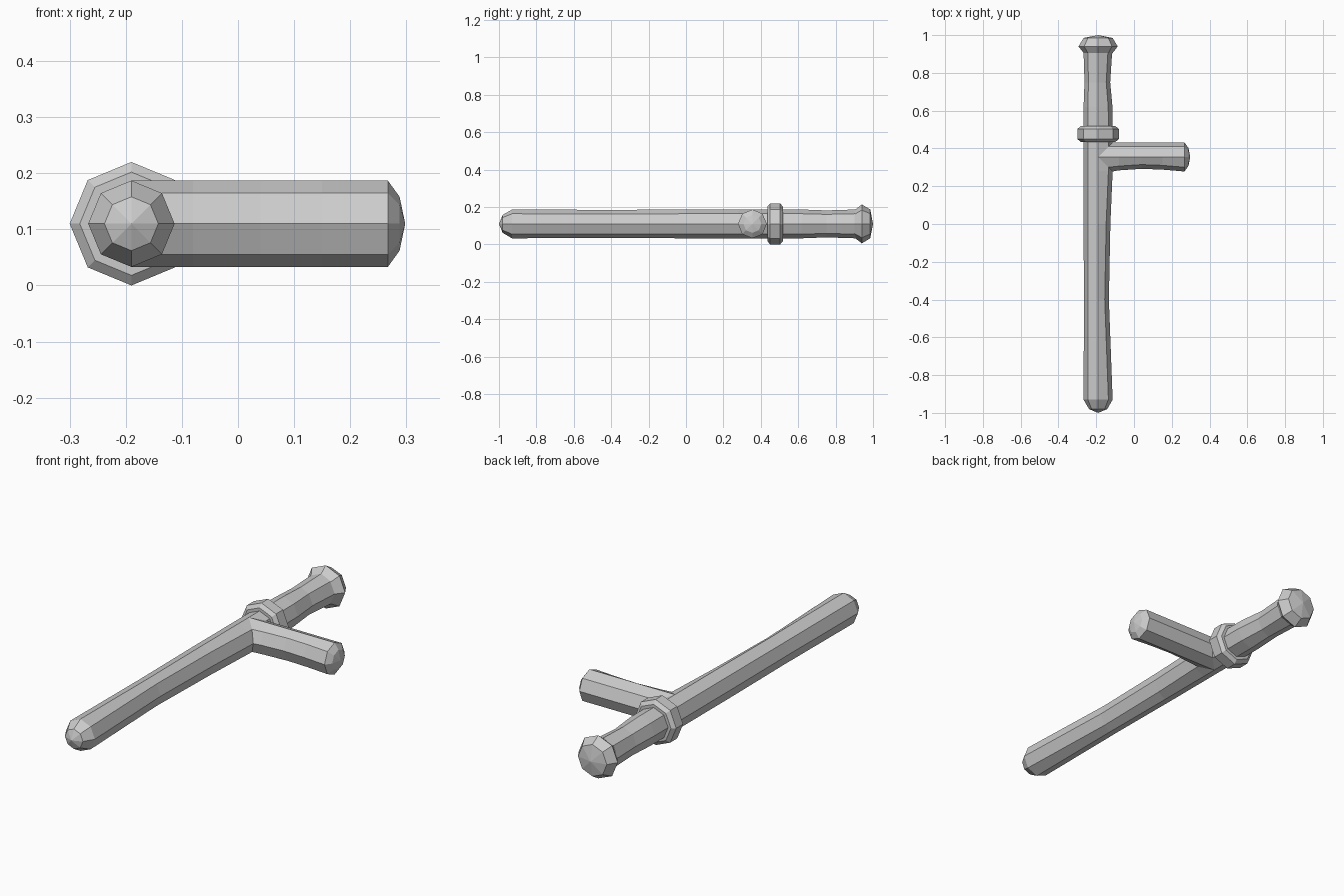
import bpy, bmesh, math

if "Cube" in bpy.data.objects:
    bpy.data.objects.remove(bpy.data.objects["Cube"])

CX, CY, CZ = -0.19, 0.355, 0.11   # shaft x, side handle y, shared height
SIDES = 8


def octagon_tube(name, rings, place, dent_side=1, mitre=False):
    """rings: (position along axis, radius, dent depth on one side); radius 0 makes a tip."""
    bm = bmesh.new()
    prev = None
    for i, (t, r, dent) in enumerate(rings):
        if r == 0:
            cur = [bm.verts.new(place(t, 0, 0))]
        else:
            cur = []
            for k in range(SIDES):
                a = k * 2 * math.pi / SIDES
                u, v = r * math.cos(a), r * math.sin(a)
                if u * dent_side > 0.2 * r:
                    u -= dent_side * dent
                off = abs(u) if mitre and i == 0 else 0
                cur.append(bm.verts.new(place(t + off, u, v)))
        if prev:
            for k in range(SIDES):
                n = (k + 1) % SIDES
                if len(prev) == 1:
                    bm.faces.new((prev[0], cur[k], cur[n]))
                elif len(cur) == 1:
                    bm.faces.new((prev[k], prev[n], cur[0]))
                else:
                    bm.faces.new((prev[k], prev[n], cur[n], cur[k]))
        prev = cur
    bmesh.ops.recalc_face_normals(bm, faces=bm.faces)
    mesh = bpy.data.meshes.new(name)
    bm.to_mesh(mesh)
    bm.free()
    obj = bpy.data.objects.new(name, mesh)
    bpy.context.collection.objects.link(obj)
    return obj


def along_y(t, u, v):
    return (CX + u, t, CZ + v)


def along_x(t, u, v):
    return (t, CY + u, CZ + v)


# Long shaft, with its rounded tip and lightly worn side
octagon_tube("shaft", [
    (-1.0, 0, 0), (-0.98, 0.048, 0), (-0.93, 0.077, 0), (-0.4, 0.075, 0.018),
    (0.0, 0.077, 0.012), (0.28, 0.077, 0), (0.44, 0.077, 0)], along_y)

# Rear grip and domed pommel
octagon_tube("grip", [
    (0.51, 0.077, 0), (0.62, 0.077, 0.001), (0.75, 0.072, 0.008), (0.905, 0.077, 0.003)], along_y)
octagon_tube("pommel", [
    (0.902, 0.074, 0), (0.94, 0.104, 0), (0.985, 0.077, 0), (1.0, 0, 0)], along_y)

# Bevelled guard ring
octagon_tube("guard_ring", [
    (0.435, 0.074, 0), (0.435, 0.092, 0), (0.45, 0.11, 0),
    (0.503, 0.11, 0), (0.518, 0.092, 0), (0.518, 0.074, 0)], along_y)

# Side handle, mitred into the shaft
octagon_tube("side_handle", [
    (CX, 0.077, 0), (-0.08, 0.077, 0.006), (0.04, 0.077, 0.014), (0.15, 0.077, 0.01),
    (0.267, 0.077, 0), (0.288, 0.048, 0), (0.298, 0, 0)], along_x, dent_side=-1, mitre=True)
